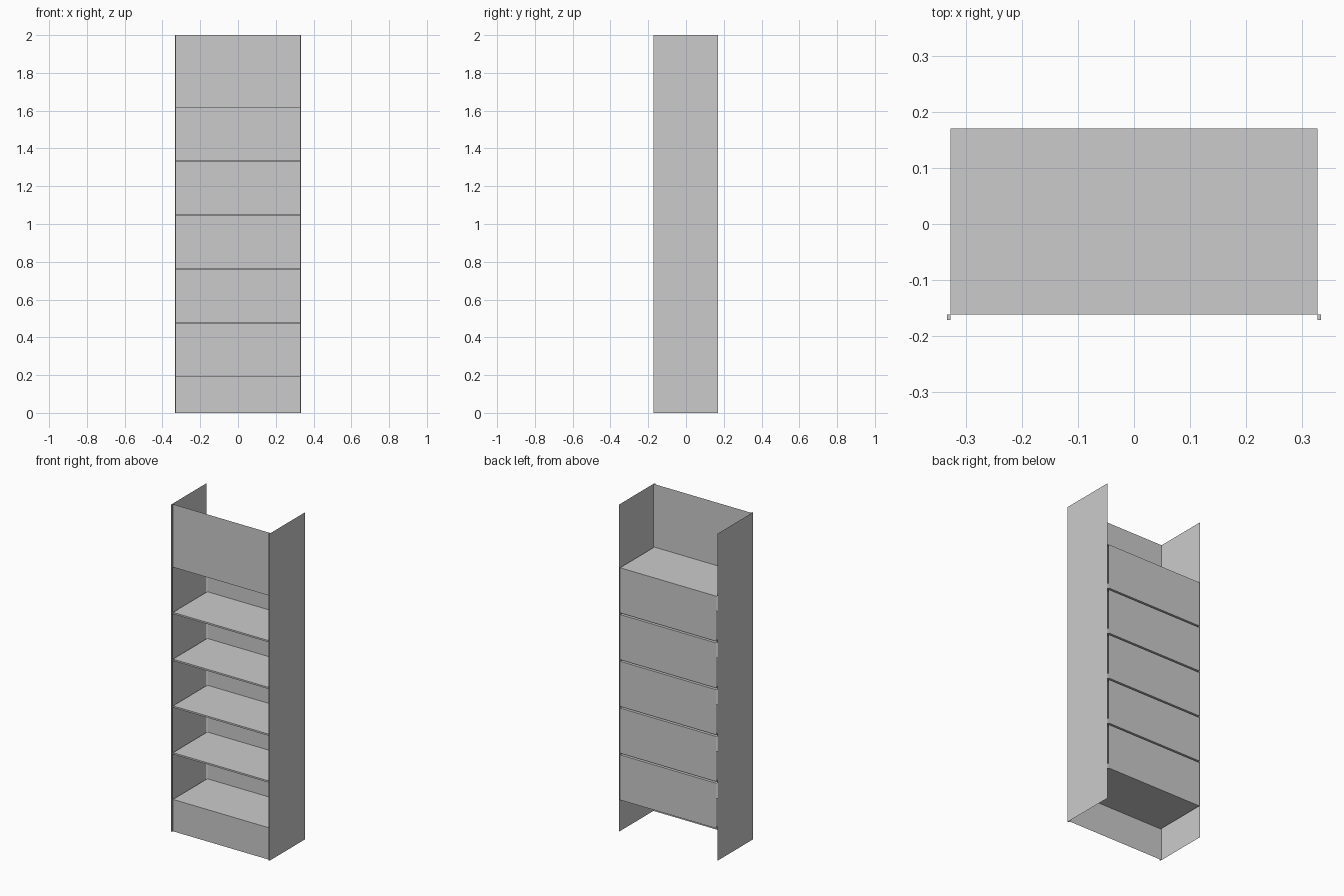
import bpy

if "Cube" in bpy.data.objects:
    bpy.data.objects.remove(bpy.data.objects["Cube"])

W, OUT = 0.327, 0.333          # inner half width, outer half width
FRONT, BACK, LIP = -0.161, 0.17, -0.171
BASE, PITCH, GAP, N = 0.195, 0.286, 0.010, 5
TOP_BOTTOM = BASE + N * PITCH - GAP


def sheet_mesh(name, verts, faces):
    me = bpy.data.meshes.new(name)
    me.from_pydata(verts, [], faces)
    me.update()
    ob = bpy.data.objects.new(name, me)
    bpy.context.collection.objects.link(ob)
    return ob


def strip(name, profile, half=W):
    """Sweep a (y, z) profile across the width as a thin folded sheet."""
    verts = [(x, y, z) for y, z in profile for x in (-half, half)]
    faces = [(2*i, 2*i+1, 2*i+3, 2*i+2) for i in range(len(profile) - 1)]
    return sheet_mesh(name, verts, faces)


def box(name, lo, hi):
    bpy.ops.mesh.primitive_cube_add(size=1, location=[(a+b)/2 for a, b in zip(lo, hi)])
    ob = bpy.context.object
    ob.name = name
    ob.scale = [b-a for a, b in zip(lo, hi)]
    return ob


# folded compartments: floor, back wall and ceiling
for i in range(N):
    z0 = BASE + i * PITCH
    z1 = z0 + PITCH - GAP
    strip(f"compartment_{i+1}", [(FRONT, z0), (BACK, z0), (BACK, z1), (FRONT, z1)])
    # front edge of the shelf above
    if i < N - 1:
        strip(f"shelf_edge_{i+1}", [(FRONT, z1), (FRONT, z1 + GAP)])

# plinth and header panels
strip("plinth_panel", [(FRONT, 0), (FRONT, BASE)])
strip("header_panel", [(FRONT, TOP_BOTTOM), (FRONT, 2)])

# side sheets with front edge posts
for s, side in ((-1, "left"), (1, "right")):
    x = s * OUT
    sheet_mesh(f"{side}_side", [(x, LIP, 0), (x, BACK, 0), (x, BACK, 2), (x, LIP, 2)],
               [(0, 1, 2, 3) if s > 0 else (3, 2, 1, 0)])
    xs = sorted((s * W, x))
    box(f"{side}_front_post", (xs[0], LIP, 0), (xs[1], FRONT, 2))
